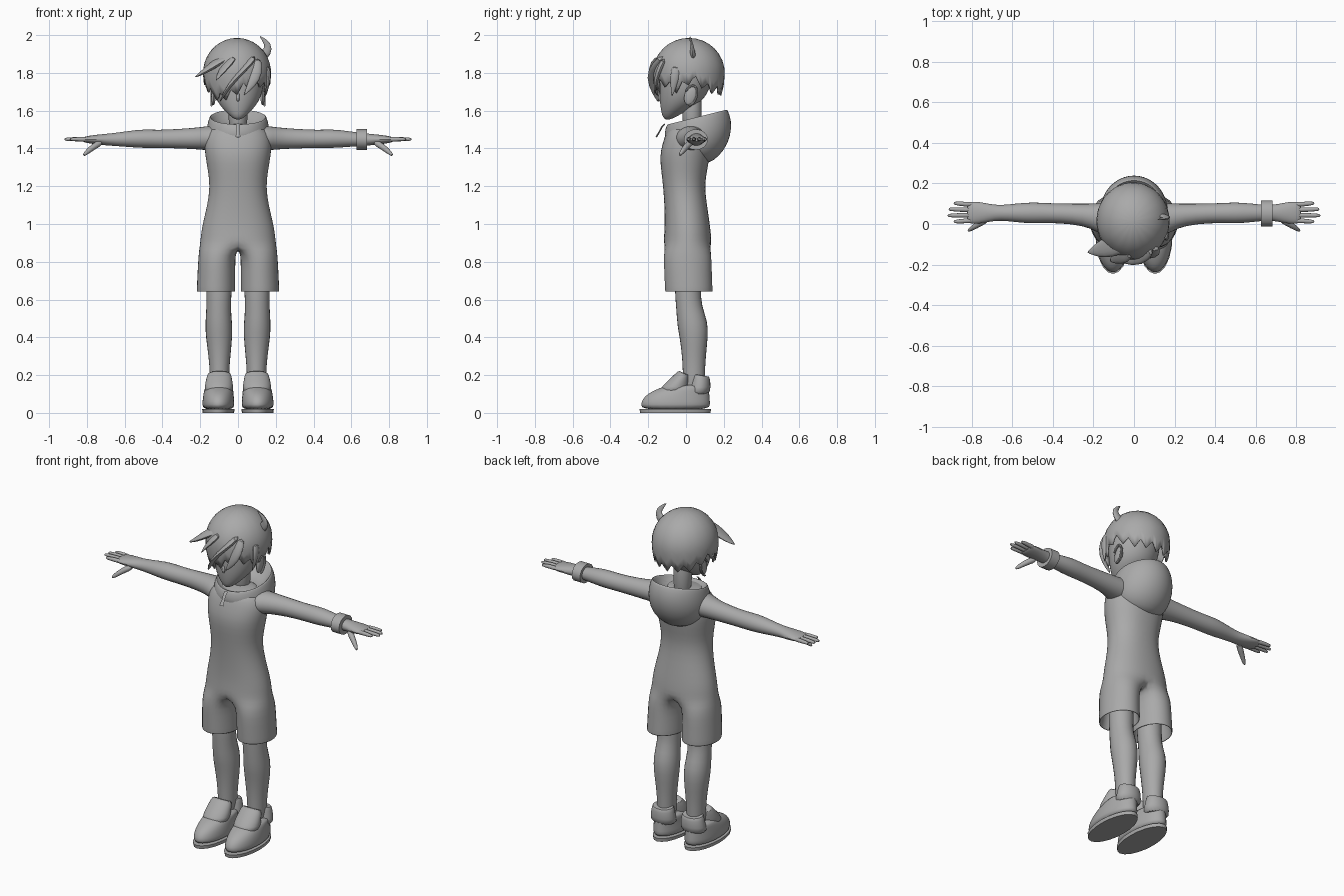
import bpy, bmesh, math
from mathutils import Vector

grey = bpy.data.materials.new("plain_grey")
grey.diffuse_color = (0.4, 0.4, 0.4, 1)


def finish(name, bm, mirror=False, sub=1, angle=50):
    bmesh.ops.recalc_face_normals(bm, faces=bm.faces[:])
    me = bpy.data.meshes.new(name)
    bm.to_mesh(me)
    bm.free()
    ob = bpy.data.objects.new(name, me)
    bpy.context.collection.objects.link(ob)
    me.materials.append(grey)
    bpy.ops.object.select_all(action='DESELECT')
    bpy.context.view_layer.objects.active = ob
    ob.select_set(True)
    bpy.ops.object.shade_smooth_by_angle(angle=math.radians(angle))
    if mirror:
        ob.modifiers.new("mirror", 'MIRROR').merge_threshold = 0.0005
    if sub:
        ob.modifiers.new("smooth", 'SUBSURF').levels = sub
        ob.modifiers["smooth"].render_levels = sub
    return ob


def loft(name, rings, caps=(True, True), **kw):
    """Skin a list of closed rings."""
    bm = bmesh.new()
    vs = [[bm.verts.new(p) for p in r] for r in rings]
    n = len(vs[0])
    for a, b in zip(vs, vs[1:]):
        for i in range(n):
            j = (i + 1) % n
            bm.faces.new((a[i], a[j], b[j], b[i]))
    if caps[0]:
        bm.faces.new(vs[0])
    if caps[1]:
        bm.faces.new(vs[-1])
    return finish(name, bm, **kw)


def level(cx, rx, yf, yb, zf, zb, n=20):
    """Horizontal oval ring, optionally tilted from front to back."""
    out = []
    for i in range(n):
        a = math.tau * i / n
        t = (math.sin(a) + 1) / 2
        out.append((cx + rx * math.cos(a), yf + (yb - yf) * t, zf + (zb - zf) * t))
    return out


def tube(name, pts, n=12, **kw):
    """Tube through points (x, y, z, side radius, other radius)."""
    P = [Vector(p[:3]) for p in pts]
    d = (P[-1] - P[0]).normalized()
    up = Vector((0, 1, 0)) if abs(d.z) > 0.8 else Vector((0, 0, 1))
    rings = []
    for k, p in enumerate(pts):
        t = (P[min(k + 1, len(P) - 1)] - P[max(k - 1, 0)]).normalized()
        s = t.cross(up).normalized()
        u = s.cross(t)
        rings.append([P[k] + s * p[3] * math.cos(math.tau * i / n)
                      + u * p[4] * math.sin(math.tau * i / n) for i in range(n)])
    return loft(name, rings, **kw)


# Torso and shorts: one mirrored half, splitting into a trouser leg
bm = bmesh.new()
M = 12
torso = [(1.53, .03, .0, .06), (1.525, .12, -.085, .09), (1.48, .172, -.108, .115),
         (1.42, .180, -.127, .127), (1.36, .174, -.140, .127), (1.28, .160, -.132, .112),
         (1.20, .149, -.122, .099), (1.10, .163, -.115, .112), (1.0, .189, -.113, .127),
         (.94, .198, -.117, .134), (.89, .203, -.120, .137)]
rows = []
for z, rx, yf, yb in torso:
    row = []
    for i in range(M + 1):
        a = math.pi * (i / M - .5)
        x = 0 if i in (0, M) else rx * math.cos(a) ** .85
        row.append(bm.verts.new((x, (yf + yb) / 2 + (yb - yf) / 2 * math.sin(a), z)))
    rows.append(row)
for a, b in zip(rows, rows[1:]):
    for i in range(M):
        bm.faces.new((a[i], a[i + 1], b[i + 1], b[i]))
prev = rows[-1] + [bm.verts.new((0, y, .865)) for y in (.07, .01, -.06)]
N = len(prev)
for z, cx, rx, yf, yb in [(.84, .111, .100, -.122, .138), (.75, .114, .102, -.118, .139),
                          (.66, .116, .104, -.114, .143), (.642, .116, .104, -.113, .143),
                          (.64, .116, .101, -.110, .140), (.66, .116, .094, -.103, .132),
                          (.76, .112, .085, -.09, .12)]:
    ring = []
    for i in range(N):
        a = math.radians(-130 + 260 * i / M) if i <= M else math.radians(130 + 25 * (i - M))
        ring.append(bm.verts.new((cx + rx * math.cos(a),
                                  (yf + yb) / 2 + (yb - yf) / 2 * math.sin(a), z)))
    for i in range(N):
        j = (i + 1) % N
        bm.faces.new((prev[i], prev[j], ring[j], ring[i]))
    prev = ring
finish("torso_and_shorts", bm, mirror=True)

# Hood with open collar
hood = [(.05, .0, .08, 1.515, 1.515), (.115, -.07, .15, 1.515, 1.525),
        (.143, -.092, .21, 1.525, 1.60), (.148, -.097, .216, 1.528, 1.607),
        (.153, -.102, .222, 1.525, 1.604), (.165, -.112, .243, 1.50, 1.55),
        (.170, -.115, .240, 1.47, 1.47), (.162, -.105, .205, 1.44, 1.39),
        (.135, -.08, .15, 1.41, 1.335), (.09, -.05, .09, 1.39, 1.31)]
loft("hood", [level(0, *s, n=24) for s in hood])
tube("zip_pull", [(0, -.112, 1.53, .010, .004), (0, -.127, 1.515, .010, .004),
                  (0, -.140, 1.49, .009, .004), (0, -.158, 1.46, .013, .004)], n=4, sub=0)

# Arms, fingers, thumbs
tube("arm", [(.08, .02, 1.45, .09, .066), (.15, .025, 1.455, .083, .069),
             (.20, .04, 1.453, .064, .061), (.30, .05, 1.452, .052, .054),
             (.42, .054, 1.45, .050, .049), (.50, .055, 1.452, .055, .052),
             (.58, .055, 1.45, .048, .044), (.66, .055, 1.447, .038, .035),
             (.71, .055, 1.447, .045, .031), (.77, .055, 1.447, .058, .024),
             (.81, .056, 1.447, .056, .017), (.825, .056, 1.447, .045, .010)], mirror=True)
for k, (y, tip, yt) in enumerate([(.097, .89, .102), (.070, .915, .073),
                                  (.043, .92, .042), (.016, .89, .012)]):
    tube(f"finger_{k + 1}", [(.79, y, 1.447, .013, .014), (.83, y, 1.449, .013, .013),
                             (tip - .015, yt, 1.449, .011, .011), (tip, yt, 1.448, .006, .006)],
         n=8, mirror=True)
tube("thumb", [(.72, .03, 1.435, .022, .02), (.765, .0, 1.41, .017, .018),
               (.80, -.022, 1.38, .013, .014), (.82, -.035, 1.362, .006, .007)], n=8, mirror=True)
tube("wristband", [(.627, .052, 1.447, .064, .055), (.682, .052, 1.447, .064, .055)],
     n=16, sub=0)

# Legs and neck
tube("leg", [(.10, .01, .80, .075, .075), (.10, .01, .64, .070, .072),
             (.103, .015, .56, .066, .070), (.102, .035, .47, .075, .085),
             (.100, .042, .40, .073, .078), (.098, .042, .30, .060, .065),
             (.098, .042, .20, .052, .060), (.098, .042, .08, .052, .060)], mirror=True)
tube("neck", [(0, .035, 1.48, .055, .055), (0, .03, 1.60, .05, .052), (0, .03, 1.72, .06, .06)])

# Shoes: sole, upper, tongue and heel
def stack(name, secs, **kw):
    loft(name, [level(cx, rx, yf, yb, zf, zb) for cx, rx, yf, yb, zf, zb in secs],
         mirror=True, **kw)

stack("sole", [(.104, .083, -.243, .13, 0, 0), (.104, .086, -.246, .132, .02, .02)], sub=0)
stack("shoe_upper", [(.104, .083, -.24, .128, .015, .015), (.104, .086, -.242, .13, .045, .045),
                     (.104, .084, -.232, .128, .075, .075), (.103, .080, -.20, .125, .105, .105),
                     (.101, .076, -.145, .122, .13, .135), (.100, .066, -.09, .115, .15, .15)])
stack("shoe_tongue", [(.102, .078, -.155, .01, .10, .10), (.101, .076, -.125, .015, .145, .13),
                      (.100, .070, -.075, .02, .19, .17), (.099, .060, -.04, .022, .225, .20),
                      (.099, .052, -.03, .02, .22, .195)])
stack("shoe_heel", [(.101, .080, .0, .128, .09, .09), (.100, .076, .015, .131, .13, .14),
                    (.099, .068, .025, .128, .185, .18), (.099, .062, .03, .122, .21, .195),
                    (.099, .052, .04, .112, .205, .19)])

# Head
head = [(.015, -.105, -.075, 1.55, 1.555), (.045, -.125, -.02, 1.565, 1.585),
        (.082, -.133, .04, 1.60, 1.62), (.112, -.140, .09, 1.645, 1.655),
        (.132, -.142, .12, 1.70, 1.70), (.142, -.142, .14, 1.76, 1.76),
        (.140, -.135, .15, 1.83, 1.83), (.10, -.09, .11, 1.91, 1.91)]
loft("head", [level(0, *s) for s in head])
tube("nose", [(0, -.132, 1.70, .008, .008), (0, -.144, 1.665, .011, .011),
              (0, -.134, 1.648, .008, .006)], n=8)

# Ears: flat bowl with a raised rim
bm = bmesh.new()
bmesh.ops.create_uvsphere(bm, u_segments=12, v_segments=8, radius=1)
for v in bm.verts:
    v.co = Vector((.130 + v.co.x * .012, .025 + v.co.y * .034 + v.co.z * .010, 1.68 + v.co.z * .052))
finish("ear", bm, mirror=True, sub=0)
rim = []
for k in range(10):
    a = math.radians(160 - 28 * k)
    y, z = .034 * math.cos(a), .054 * math.sin(a)
    rim.append([(.140 + .007 * math.cos(math.tau * i / 6),
                 .025 + y * (1 + .2 * math.sin(math.tau * i / 6)) + z * .2,
                 1.68 + z * (1 + .14 * math.sin(math.tau * i / 6))) for i in range(6)])
loft("ear_rim", rim, mirror=True)

# Hair cap with a zigzag hem
hem = [(-180, 1.68), (-130, 1.69), (-95, 1.745), (-70, 1.70), (-40, 1.645), (-15, 1.66),
       (10, 1.70), (40, 1.73), (70, 1.69), (95, 1.745), (130, 1.69), (180, 1.68)]

def hem_z(d):
    for (a, za), (b, zb) in zip(hem, hem[1:]):
        if a <= d <= b:
            return za + (zb - za) * (d - a) / (b - a)

bm = bmesh.new()
n, rows = 64, []
top = bm.verts.new((-.005, .015, 1.985))
for k in range(1, 11):
    row = []
    for i in range(n):
        d = -180 + 360 * i / n
        zz = hem_z(d) + (0, .022, .045, .022)[i % 4]
        phi = math.acos((zz - 1.80) / .28) * k / 10
        z = 1.80 + math.cos(phi) * (.185 if math.cos(phi) > 0 else .28)
        r, a = math.sin(phi), math.radians(d)
        row.append(bm.verts.new((-.005 + .18 * r * math.sin(a), .015 - .19 * r * math.cos(a), z)))
    rows.append(row)
for i in range(n):
    j = (i + 1) % n
    bm.faces.new((top, rows[0][i], rows[0][j]))
    for a, b in zip(rows, rows[1:]):
        bm.faces.new((a[i], b[i], b[j], a[j]))
cap = finish("hair_cap", bm, sub=0)
solid = cap.modifiers.new("thickness", 'SOLIDIFY')
solid.thickness, solid.offset = .01, -1

# Loose locks: fringe sweeping to one side, side spikes and crown curl
locks = {
    "side_spike": [(-.04, -.07, 1.90, .07, .02), (-.12, -.115, 1.85, .06, .022),
                   (-.18, -.13, 1.805, .04, .015), (-.232, -.14, 1.775, .002, .002)],
    "fringe_long": [(.09, -.12, 1.89, .03, .02), (.03, -.165, 1.82, .05, .016),
                    (-.05, -.168, 1.73, .04, .014), (-.10, -.145, 1.64, .002, .002)],
    "fringe_short": [(.10, -.11, 1.88, .03, .02), (.10, -.152, 1.80, .035, .014),
                     (.075, -.162, 1.74, .025, .012), (.03, -.165, 1.68, .002, .002)],
    "front_tip": [(-.02, -.13, 1.89, .05, .02), (-.08, -.165, 1.82, .05, .014),
                  (-.12, -.185, 1.755, .002, .002)],
    "temple_lock": [(.15, -.05, 1.84, .02, .03), (.168, -.06, 1.77, .012, .028),
                    (.145, -.075, 1.67, .002, .002)],
    "crown_curl": [(.11, .04, 1.87, .03, .02), (.155, .035, 1.91, .03, .014),
                   (.165, .03, 1.95, .022, .010), (.112, .02, 1.998, .002, .002)],
}
for name, pts in locks.items():
    tube(name, pts, n=8)
